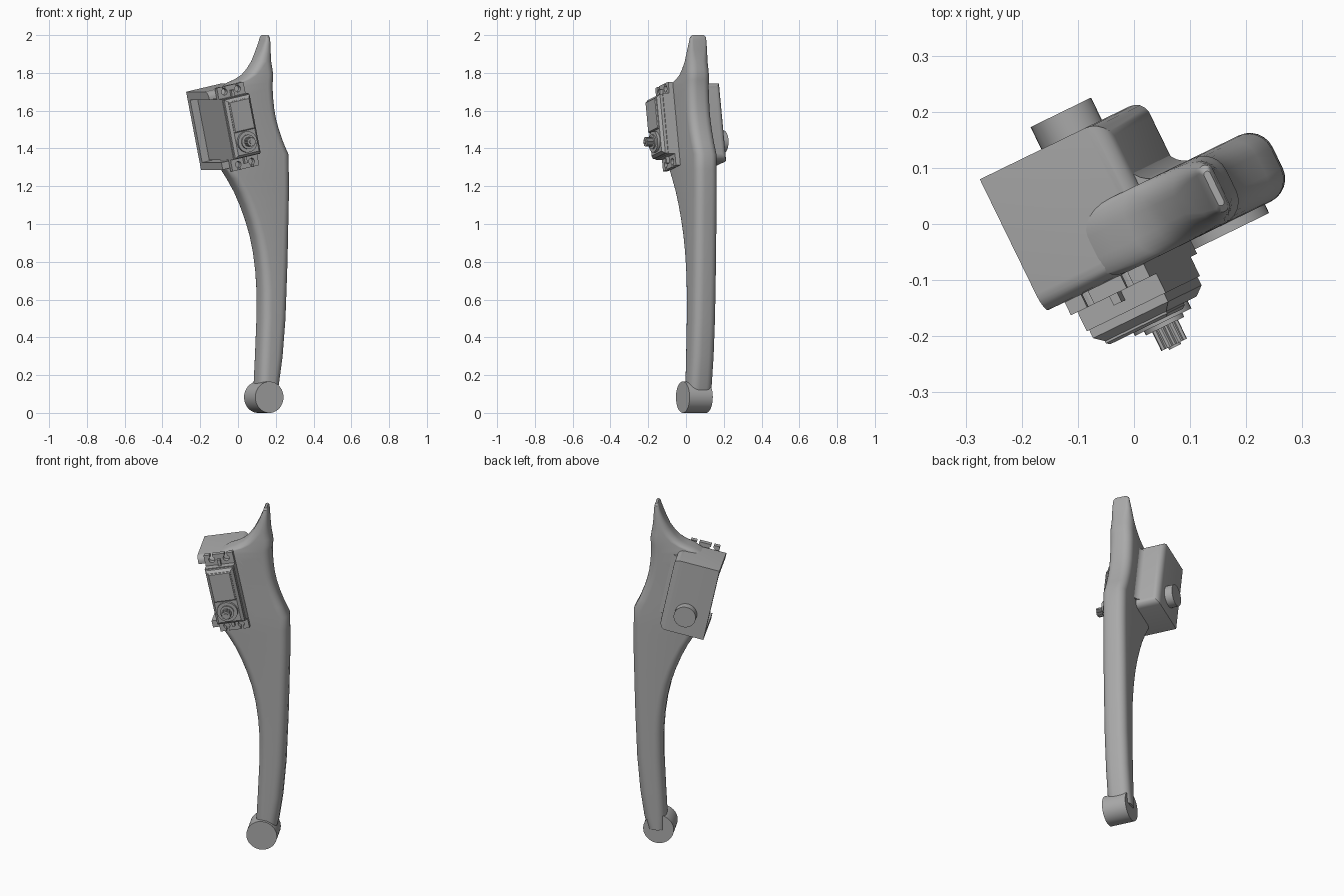
import bpy, bmesh, math
from math import sin, cos, pi, radians
from mathutils import Matrix, Vector

old = bpy.data.objects.get("Cube")
if old:
    bpy.data.objects.remove(old, do_unlink=True)

grey = bpy.data.materials.new("plain_grey")
grey.use_nodes = True
grey.diffuse_color = (0.4, 0.4, 0.4, 1)
grey.node_tree.nodes["Principled BSDF"].inputs["Base Color"].default_value = (0.4, 0.4, 0.4, 1)

# Leg plane is turned about z; the servo is also tilted within that plane
LEG = Matrix.Rotation(radians(26), 4, 'Z')
SERVO = LEG @ Matrix.Translation((-0.03, 0, 1.435)) @ Matrix.Rotation(radians(-12), 4, 'Y')


def finish(name, bm, frame, smooth=True):
    bmesh.ops.recalc_face_normals(bm, faces=bm.faces)
    mesh = bpy.data.meshes.new(name)
    bm.to_mesh(mesh)
    bm.free()
    mesh.materials.append(grey)
    ob = bpy.data.objects.new(name, mesh)
    bpy.context.collection.objects.link(ob)
    ob.matrix_world = frame
    if smooth:
        bpy.ops.object.select_all(action='DESELECT')
        ob.select_set(True)
        bpy.context.view_layer.objects.active = ob
        bpy.ops.object.shade_smooth_by_angle(angle=radians(32))
    return ob


def prism(name, pts, y0, y1, frame=SERVO, bevel=None, width=0.0, segs=5, smooth=True):
    """Extrude an x-z outline along y; bevel(midpoint) picks the edges to round."""
    bm = bmesh.new()
    a = [bm.verts.new((x, y0, z)) for x, z in pts]
    b = [bm.verts.new((x, y1, z)) for x, z in pts]
    bm.faces.new(a)
    bm.faces.new(b[::-1])
    for i in range(len(a)):
        j = (i + 1) % len(a)
        bm.faces.new((a[i], b[i], b[j], a[j]))
    if bevel:
        edges = [e for e in bm.edges if bevel((e.verts[0].co + e.verts[1].co) / 2)]
        bmesh.ops.bevel(bm, geom=edges, offset=width, segments=segs,
                        profile=0.5, affect='EDGES')
    return finish(name, bm, frame, smooth)


def rect(x0, x1, z0, z1):
    return [(x0, z0), (x1, z0), (x1, z1), (x0, z1)]


def circle(r, n=32, x=0, z=0):
    return [(x + r * cos(2 * pi * i / n), z + r * sin(2 * pi * i / n)) for i in range(n)]


# Leg: rounded-rectangle sections lofted upward (height, rear edge, fore edge)
STATIONS = [
    (0.08, .105, .205), (0.15, .104, .223), (0.3, .112, .245), (0.5, .121, .262),
    (0.65, .121, .268), (0.75, .114, .272), (0.85, .1, .275), (0.94, .08, .277),
    (1.02, .054, .279), (1.1, .022, .281), (1.17, -.012, .282), (1.24, -.055, .282),
    (1.29, -.09, .281), (1.37, -.09, .279), (1.43, -.095, .25), (1.5, -.1, .223),
    (1.55, -.1, .208), (1.6, -.1, .197), (1.66, -.1, .19), (1.72, -.095, .186),
    (1.75, -.05, .187), (1.765, -.01, .188), (1.79, .032, .19), (1.82, .06, .186),
    (1.86, .088, .179), (1.92, .118, .172), (1.97, .138, .169), (1.99, .144, .166),
    (2.0, .15, .162),
]
bm = bmesh.new()
rings = []
for z, lo, hi in STATIONS:
    w = (hi - lo) / 2
    h = 0.0655 - 0.022 * max(0, (z - 1.75) / 0.25) ** 2 - (0.01 if z > 1.995 else 0)
    r = min(0.045, w * 0.95, h * 0.95)
    ring = []
    for k, (sx, sy) in enumerate([(1, 1), (-1, 1), (-1, -1), (1, -1)]):
        for i in range(7):
            t = pi / 2 * (k + i / 6)
            ring.append(bm.verts.new(((lo + hi) / 2 + sx * (w - r) + r * cos(t),
                                      -0.0055 + sy * (h - r) + r * sin(t), z)))
    rings.append(ring)
for a, b in zip(rings, rings[1:]):
    for i in range(len(a)):
        j = (i + 1) % len(a)
        bm.faces.new((a[i], a[j], b[j], b[i]))
bm.faces.new(rings[0])
bm.faces.new(rings[-1])
finish("leg", bm, LEG)

# Foot: thick disc with fully rounded rims
prism("foot", circle(0.083, 48, .142, .083), -0.088, 0.048, LEG,
      lambda m: abs(m.y + 0.02) > 0.06, 0.05, 6)

# Servo housing, rounded at its fore side, with a pocket open to front and rear
L, R, B, T = -0.123, 0.125, -0.125, 0.297
housing = prism("servo_housing", rect(L, R, B, T), -0.071, 0.192, SERVO,
                lambda m: m.x > 0.12 and m.y > 0 or m.x > 0.12 and abs(m.y - 0.06) < 0.01
                or (m.z > 0.29 and m.y < -0.07), 0.035)
cutter = prism("pocket_cutter", rect(-0.2, 0.085, -0.086, 0.252), -0.2, 0.162, smooth=False)
cutter.hide_render = True
mod = housing.modifiers.new("pocket", 'BOOLEAN')
mod.operation = 'DIFFERENCE'
mod.object = cutter
mod.solver = 'EXACT'
bpy.context.view_layer.objects.active = housing
bpy.ops.object.modifier_apply(modifier=mod.name)
bpy.data.objects.remove(cutter, do_unlink=True)

# Concave blend between the housing and the leg
bm = bmesh.new()
arc = [(0.165 - 0.045 * sin(t), 0.102 - 0.045 * cos(t)) for t in [pi / 2 * i / 6 for i in range(7)]]
outline = [(0.11, 0.04), (0.165, 0.04)] + arc + [(0.11, 0.102)]
face = bm.faces.new([bm.verts.new((x, y, -0.09)) for x, y in outline])
ext = bmesh.ops.extrude_face_region(bm, geom=[face])["geom"]
bmesh.ops.translate(bm, vec=(0, 0, 0.35), verts=[v for v in ext if isinstance(v, bmesh.types.BMVert)])
finish("housing_fillet", bm, SERVO)

# Pivot boss on the back, in line with the servo shaft
prism("pivot_boss", circle(0.06), 0.18, 0.236)

# Servo body, stepped and chamfered at the front
HW = 0.08
prism("servo_body", rect(-HW, HW, -0.081, 0.246), -0.135, 0.16, smooth=False)
prism("servo_cover", rect(-HW + .004, HW - .004, -0.077, 0.242), -0.165, -0.13, SERVO,
      lambda m: m.y < -0.16, 0.014, 1, smooth=False)
prism("servo_cover_panel", rect(-HW + .018, HW - .018, 0.06, 0.228), -0.174, -0.16, SERVO,
      lambda m: m.y < -0.17, 0.005, 1, smooth=False)

# Mounting tabs with two keyhole slots each, and a centre rib
SLOT, HOLE, TAB = 0.007, 0.017, 0.062
for name, base, d in (("upper", 0.246, 1), ("lower", -0.081, -1)):
    pts = [(-HW, base), (-HW, base + d * TAB)]
    for cx in (-0.04, 0.04):
        pts.append((cx - SLOT, base + d * TAB))
        for i in range(13):
            t = radians(115 + i * 310 / 12)
            pts.append((cx + HOLE * cos(t), base + d * (0.033 + HOLE * sin(t))))
        pts.append((cx + SLOT, base + d * TAB))
    pts += [(HW, base + d * TAB), (HW, base)]
    prism(name + "_mounting_tab", pts, -0.097, -0.071, smooth=False)
    z0, z1 = sorted((base, base + d * 0.035))
    prism(name + "_tab_rib", rect(-0.008, 0.008, z0, z1), -0.115, -0.09, smooth=False)

# Output shaft: collar, ring and toothed spline with a screw hole
prism("shaft_collar", circle(0.056), -0.18, -0.15)
prism("shaft_ring", circle(0.038), -0.188, -0.17)
teeth = [(r * cos(pi * i / 20), r * sin(pi * i / 20))
         for i, r in enumerate([0.026, 0.026, 0.022, 0.022] * 10)]
prism("output_spline", teeth, -0.225, -0.18, smooth=False)
prism("shaft_screw", circle(0.012, 16), -0.229, -0.22)
